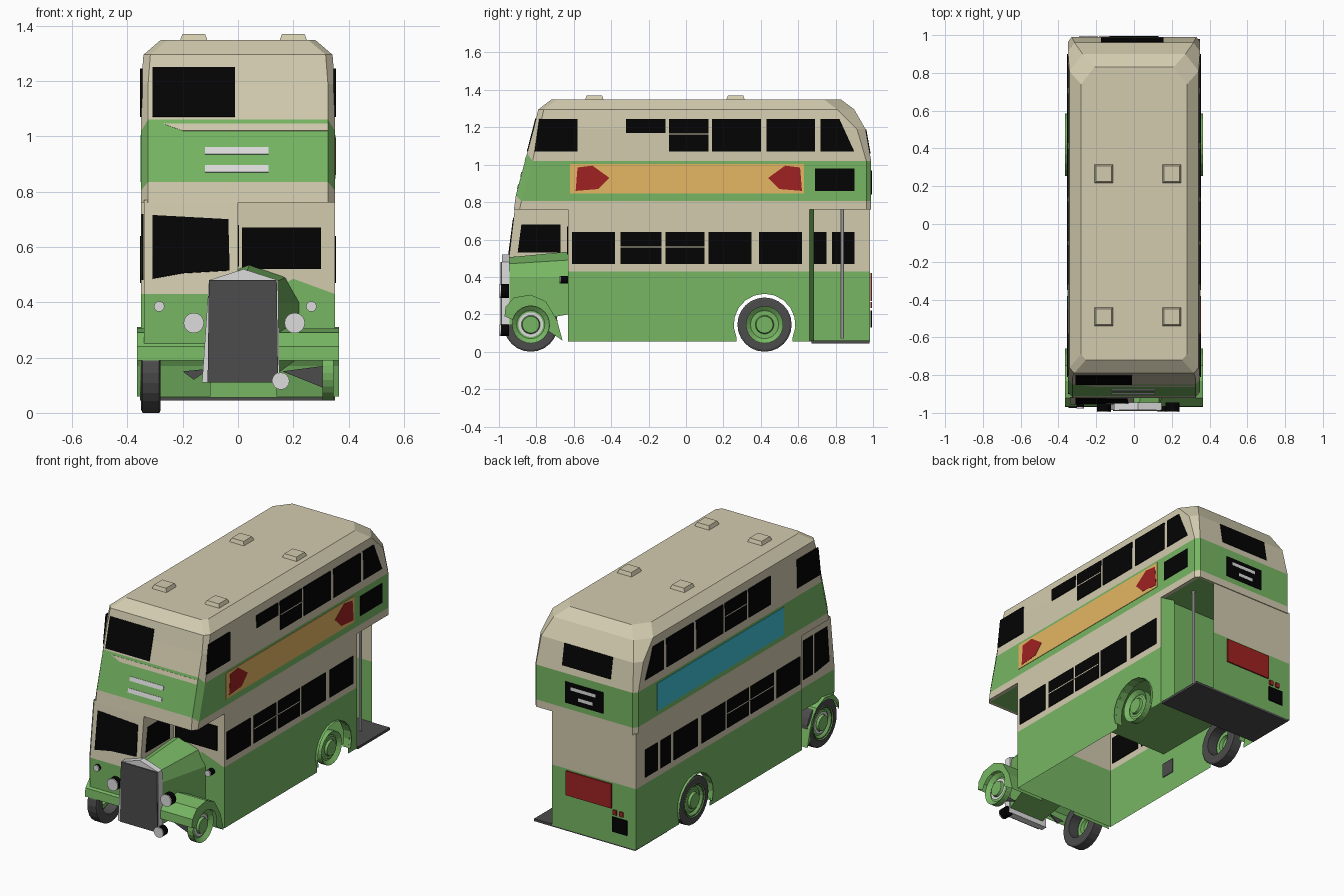
import bpy
import bmesh
import math
from mathutils import Vector

default_cube = bpy.data.objects.get("Cube")
if default_cube:
    bpy.data.objects.remove(default_cube, do_unlink=True)


def material(name, red_part, green_part, blue_part):
    mat = bpy.data.materials.new(name)
    mat.use_nodes = True
    colour = (red_part, green_part, blue_part, 1)
    mat.diffuse_color = colour
    mat.node_tree.nodes["Principled BSDF"].inputs["Base Color"].default_value = colour
    return mat


cream = material("cream", .65, .6, .43)
green = material("green", .185, .47, .125)
black = material("black", .001, .001, .001)
dark_grey = material("dark grey", .075, .072, .075)
silver = material("silver", .72, .72, .73)
orange = material("orange", .78, .47, .125)
red = material("red", .35, .016, .016)
blue = material("blue", .05, .53, .68)


def build(name, verts, faces, mats, indices=None, tidy=True):
    mesh = bpy.data.meshes.new(name)
    mesh.from_pydata([tuple(v) for v in verts], [], faces)
    for mat in mats:
        mesh.materials.append(mat)
    for face, index in zip(mesh.polygons, indices or []):
        face.material_index = index
    if tidy:
        bm = bmesh.new()
        bm.from_mesh(mesh)
        bmesh.ops.recalc_face_normals(bm, faces=bm.faces)
        bm.to_mesh(mesh)
        bm.free()
    obj = bpy.data.objects.new(name, mesh)
    bpy.context.collection.objects.link(obj)


def loft(name, sections, mats, indices=None, caps=True):
    # Joins equal-length point loops with quads
    n = len(sections[0])
    verts = [p for section in sections for p in section]
    faces, slots = [], []
    for i in range(len(sections) - 1):
        for j in range(n):
            k = (j + 1) % n
            faces.append((i * n + j, i * n + k, i * n + n + k, i * n + n + j))
            slots.append(indices[i] if indices else 0)
    if caps:
        faces += [tuple(range(n)), tuple(range(len(verts) - n, len(verts)))]
        slots += [0, 0]
    build(name, verts, faces, mats, slots)


def plate(name, points, mat, half=.004):
    points = [Vector(p) for p in points]
    normal = (points[1] - points[0]).cross(points[2] - points[0]).normalized() * half
    loft(name, [[p - normal for p in points], [p + normal for p in points]], [mat])


def sheet(name, points, mat):
    build(name, points, [tuple(range(len(points)))], [mat], tidy=False)


def rect(a0, a1, b0, b1):
    return [(a0, b0), (a1, b0), (a1, b1), (a0, b1)]


def side_plate(name, x, outline, mat, half=.004):
    plate(name, [(x, y, z) for y, z in outline], mat, half)


def box(name, x, y, z, mat):
    loft(name, [[(a, b, h) for a, b in rect(*x, *y)] for h in z], [mat])


def lathe(name, centre, profile, mat, steps=24):
    # Turns (offset, radius) pairs around the x axis
    rings = [[(centre[0] + dx, centre[1] + r * math.cos(math.tau * i / steps),
               centre[2] + r * math.sin(math.tau * i / steps)) for i in range(steps)]
             for dx, r in profile]
    loft(name, rings, [mat], caps=False)


# Upper deck and roof: height, front, back, half width, rear corner cut, front lift
HALF = .35
levels = [(.76, -.92, .99, HALF, .02, 0), (.805, -.91, .99, HALF, .02, .03),
          (1.02, -.85, .99, HALF, .02, .04), (1.19, -.815, .96, HALF, .035, 0),
          (1.295, -.79, .9, .342, .07, 0), (1.348, -.72, .83, .28, .07, 0)]


def deck_ring(z, front, back, w, cut, lift):
    right = [(w - .025, front, z + lift), (w, front + .03, z),
             (w, back - 1.3 * cut, z), (w - cut, back, z)]
    return right + [(-x, y, h) for x, y, h in reversed(right)]


loft("upper_deck", [deck_ring(*level) for level in levels], [cream, green], [0, 1, 0, 0, 0])
sheet("deck_underside", [(x, y, .758) for x, y in rect(-.33, .33, -.9, .98)], green)


def deck_y(z, column):
    # Depth of the front (column 1) or back (column 2) of the upper deck at a height
    heights = [level[0] + (level[5] if column == 1 else 0) for level in levels]
    for i in range(len(levels) - 1):
        if heights[i] <= z <= heights[i + 1]:
            t = (z - heights[i]) / (heights[i + 1] - heights[i])
            return levels[i][column] + t * (levels[i + 1][column] - levels[i][column])


def end_plate(name, outline, mat, column, half=.004):
    plate(name, [(x, deck_y(z, column), z) for x, z in outline], mat, half)


# Roof vents
for x in (-.16, .2):
    for y in (-.49, .265):
        loft("roof_vent", [[(x + a, y + b, z) for a, b in rect(-s, s, -s, s)]
                           for z, s in ((1.34, .052), (1.37, .041))], [cream])

# Lower saloon walls with rear wheel arches
AXLE_R, AXLE_F, HUB_Z = .42, -.83, .145
FLOOR, WAIST, DECK = .055, .43, .77


def arc(y, z, radius, start, end, steps=12):
    return [(y + radius * math.cos(math.radians(start + (end - start) * i / steps)),
             z + radius * math.sin(math.radians(start + (end - start) * i / steps)))
            for i in range(steps + 1)]


arch = arc(AXLE_R, HUB_Z, .165, 205, -25)
for x, back, hub_x in ((HALF, .66, .335), (-HALF, .985, -.345)):
    outline = [(-.63, FLOOR), (AXLE_R - .15, FLOOR)] + arch + \
        [(AXLE_R + .15, FLOOR), (back, FLOOR), (back, WAIST), (-.63, WAIST)]
    sheet("saloon_skirt", [(x, y, z) for y, z in outline], green)
    sheet("saloon_wall", [(x, y, z) for y, z in rect(-.63, back, WAIST, DECK)], cream)
    # Arch lip and hubs
    out = math.copysign(1, x)
    lip = arc(AXLE_R, HUB_Z, .165, 200, -20)
    n = len(lip)
    build("arch_lip", [(x + d * out, y, z) for d in (-.04, .015) for y, z in lip],
          [(i, i + 1, n + i + 1, n + i) for i in range(n - 1)], [green])
    for axle in (AXLE_F, AXLE_R):
        centre = (hub_x, axle, HUB_Z)
        lathe("wheel_hub", centre, [(-.03 * out, .1), (.01 * out, .1), (-.01 * out, .075),
                                    (-.01 * out, .05), (.01 * out, .045), (.01 * out, 0)], green)
        lathe("hub_ring", centre, [(-.004 * out, .066), (-.004 * out, .05)],
              silver if axle == AXLE_F else green)
        if x < 0:
            lathe("tyre", (-.315, axle, HUB_Z), [(.035, .09), (.035, .135), (.03, HUB_Z),
                                                (-.03, HUB_Z), (-.035, .135), (-.035, .09),
                                                (.035, .09)], dark_grey)


def banded_wall(name, x0, x1, y):
    sheet(name + "_lower", [(x, y, z) for x, z in rect(x0, x1, FLOOR, WAIST)], green)
    sheet(name + "_upper", [(x, y, z) for x, z in rect(x0, x1, WAIST, DECK)], cream)


banded_wall("front_bulkhead", -HALF, HALF, -.63)
banded_wall("rear_panel", -HALF, .225, .985)
sheet("bulkhead_fillet", [(.1, -.634, WAIST), (HALF, -.634, WAIST), (.2, -.634, .485)], green)
sheet("rear_bulkhead", [(x, .66, z) for x, z in rect(-HALF, HALF, FLOOR, DECK)], green)
sheet("door_post", [(HALF, .66, FLOOR), (.27, .685, FLOOR), (.27, .685, DECK), (HALF, .66, DECK)], green)
sheet("saloon_floor", [(x, y, .33) for x, y in rect(-HALF, HALF, -.15, .66)], green)
side_plate("inner_panel", -.343, rect(-.15, -.06, .17, .26), dark_grey, .002)
box("rear_platform", (-.34, .35), (.67, .98), (.045, .06), dark_grey)
bpy.ops.mesh.primitive_cylinder_add(vertices=8, radius=.009, depth=.7, location=(.25, .835, .42))
bpy.context.object.name = "grab_pole"
bpy.context.object.data.materials.append(silver)

# Half cab
cab_front = [(.2, -.955), (WAIST, -.955), (DECK, -.915)]
for (z0, y0), (z1, y1), mat in zip(cab_front, cab_front[1:], (green, cream)):
    sheet("cab_front", [(-.34, y0, z0), (0, y0, z0), (0, y1, z1), (-.34, y1, z1)], mat)
    for x in (-.345, 0):
        low = max(z0, .29)
        sheet("cab_side", [(x, y0, low), (x, -.63, low), (x, -.63, z1), (x, y1, z1)], mat)
plate("cab_windscreen", [(-.31, -.951, .485), (-.2, -.948, .505), (-.03, -.947, .515),
                         (-.035, -.923, .7), (-.31, -.921, .715)], black)
side_plate("cab_inner_window", 0, [(-.9, .53), (-.67, .53), (-.67, .68), (-.88, .68)], black)
side_plate("cab_door_window", -.345, rect(-.74, -.645, .48, .72), black)
side_plate("cab_quarter_window", -.345, [(-.9, .5), (-.76, .48), (-.76, .72), (-.88, .72)], black)
plate("bulkhead_window", [(x, -.633, z) for x, z in rect(.015, .3, .52, .67)], black)

# Bonnet, radiator and front wings
nose = [(-.1, .14), (-.1, .46), (.03, .505), (.13, .47), (.14, .4), (.14, .14)]
tail = [(-.1, .2), (-.1, .48), (.04, .535), (.17, .49), (.22, .4), (.22, .2)]
loft("bonnet", [[(x, y, z) for x, z in s] for y, s in ((-.95, nose), (-.63, tail))], [green])
shell = [(-.13, .11), (-.105, .48), (.02, .52), (.145, .48), (.15, .11)]
loft("radiator_shell", [[(x, y, z) for x, z in shell] for y in (-.985, -.945)], [silver])
plate("radiator_grille", [(x, -.987, z) for x, z in
                          [(-.11, .11), (-.105, .48), (.14, .48), (.145, .11)]], dark_grey)
wing = [(-.97, .19), (-.965, .24), (-.92, .29), (-.83, .305), (-.75, .27), (-.69, .17), (-.66, .06)]
for inner, outer, gap in ((.14, .365, .1), (-.1, -.365, .142)):
    n = len(wing)
    build("front_wing", [(x, y, z) for x in (inner, outer) for y, z in wing],
          [(i, i + 1, n + i + 1, n + i) for i in range(n - 1)], [green])
    rim = wing + arc(AXLE_F, HUB_Z, gap, -20, 165)
    sheet("wing_skirt", [(outer, y, z) for y, z in rim], green)
plate("right_stay", [(-.1, -.88, .16), (-.2, -.88, .15), (-.16, -.88, .12)], dark_grey)
plate("left_stay", [(.16, -.88, .15), (.31, -.88, .17), (.31, -.88, .09)], dark_grey)

# Lamps
for x, y, z, r in ((-.16, -.995, .325, .037), (.205, -.995, .325, .037), (.155, -.995, .115, .031),
                   (-.285, -.975, .385, .019), (.265, -.675, .385, .019)):
    for name, depth, shift, mat in (("lamp_body", .044, .027, black), ("lamp_glass", .006, .002, silver)):
        bpy.ops.mesh.primitive_cylinder_add(vertices=16, radius=r, depth=depth,
                                            location=(x, y + shift, z), rotation=(math.pi / 2, 0, 0))
        bpy.context.object.name = name
        bpy.context.object.data.materials.append(mat)

# Side windows on both flanks
for x in (HALF, -HALF):
    for y0, y1 in ((-.61, -.38), (-.35, -.13), (-.11, .1), (.12, .35), (.39, .62)):
        side_plate("lower_window", x, rect(y0, y1, .47, .64), black)
    for y0, y1 in ((-.32, -.11), (-.09, .12), (.14, .4), (.43, .69)):
        low = 1.17 if x > 0 and y0 < -.3 else 1.07
        side_plate("upper_window", x, rect(y0, y1, low, 1.245), black)
    side_plate("upper_rear_window", x, [(.72, 1.07), (.9, 1.07), (.82, 1.245), (.72, 1.245)], black)
    side_plate("upper_front_window", x, [(-.81, 1.07), (-.58, 1.07), (-.58, 1.245), (-.785, 1.245)], black)
    side_plate("window_bar", x, rect(-.09, .12, 1.162, 1.168), cream, .0045)
    side_plate("window_bar", x, rect(-.35, .1, .557, .563), cream, .0045)
for y0, y1 in ((.65, .75), (.78, .9)):
    side_plate("rear_quarter_window", -HALF, rect(y0, y1, .47, .64), black)

# Side panels
side_plate("orange_panel", HALF, rect(-.62, .63, .845, 1.005), orange, .003)
badge = [(-.09, .86), (.03, .87), (.09, .93), (0, .995), (-.08, .985)]
for centre, flip in ((-.5, 1), (.53, -1)):
    side_plate("red_badge", HALF, [(centre + flip * y, z) for y, z in badge], red, .0045)
side_plate("side_display", HALF, rect(.69, .9, .86, .98), black)
side_plate("blue_panel", -HALF, rect(-.45, .78, .835, 1.005), blue, .003)

# Front and rear details
end_plate("upper_windscreen", rect(-.31, -.01, 1.07, 1.25), black, 1)
end_plate("cream_flash", [(-.27, 1.045), (-.2, 1.02), (.325, 1.02), (.325, 1.045)], cream, 1, .002)
end_plate("front_strip", rect(-.12, .11, .935, .96), silver, 1)
end_plate("front_strip", rect(-.12, .11, .87, .895), silver, 1)
end_plate("upper_rear_screen", rect(-.175, .155, 1.06, 1.188), black, 2)
end_plate("rear_display", rect(-.13, .13, .84, .97), black, 2)
end_plate("display_strip", rect(-.08, .09, .925, .945), silver, 2, .0046)
end_plate("display_strip", rect(-.06, .04, .87, .89), silver, 2, .0046)
for name, x0, x1, z0, z1, mat in (("rear_red_panel", -.185, .125, .27, .42, red),
                                  ("tail_lamp", -.22, -.195, .235, .265, red),
                                  ("tail_lamp", -.265, -.24, .235, .265, red),
                                  ("rear_plate", -.29, -.19, .13, .22, black)):
    plate(name, [(x, .9895, z) for x, z in rect(x0, x1, z0, z1)], mat)
